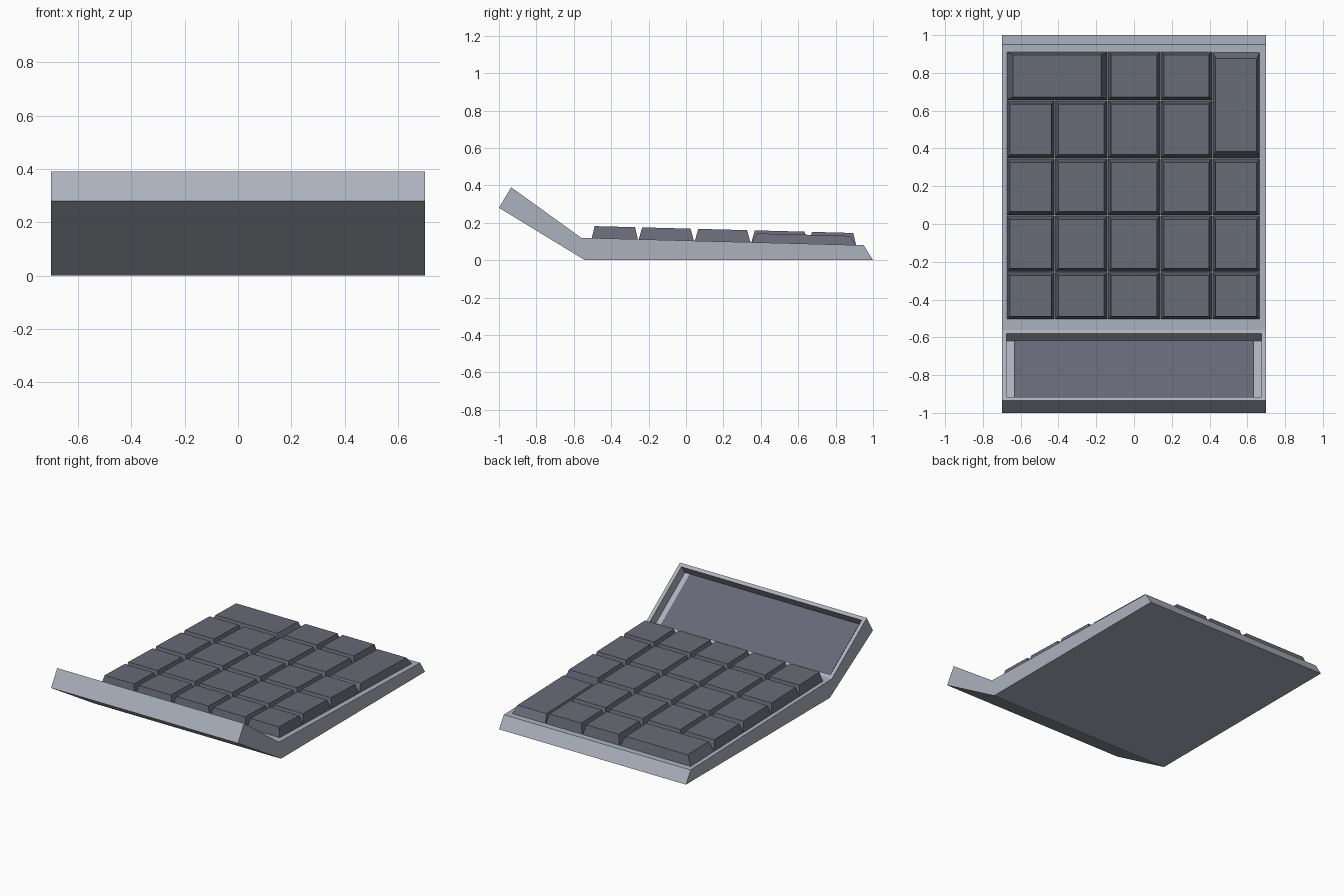
import bpy
import bmesh
from mathutils import Vector

cube = bpy.data.objects.get("Cube")
if cube:
    bpy.data.objects.remove(cube, do_unlink=True)


def material(name, rgb):
    m = bpy.data.materials.new(name)
    m.use_nodes = True
    m.diffuse_color = (*rgb, 1)
    m.node_tree.nodes["Principled BSDF"].inputs["Base Color"].default_value = (*rgb, 1)
    return m


CASE = material("light grey case", (0.41, 0.44, 0.51))
KEY = material("dark grey keys", (0.138, 0.146, 0.183))
SCREEN = material("screen grey", (0.136, 0.134, 0.183))


def finish(bm, name, mat):
    bmesh.ops.recalc_face_normals(bm, faces=bm.faces)
    mesh = bpy.data.meshes.new(name)
    bm.to_mesh(mesh)
    bm.free()
    mesh.materials.append(mat)
    ob = bpy.data.objects.new(name, mesh)
    bpy.context.collection.objects.link(ob)
    return ob


# Case: side profile (y, z) swept across the width
HALF = 0.70
FOLD, TIP = (-0.56, 0.12), (-0.935, 0.39)
profile = [(1, 0), (0.95, 0.08), FOLD, TIP, (-1, 0.28), (-0.54, 0)]
bm = bmesh.new()
side = bm.faces.new([bm.verts.new((-HALF, y, z)) for y, z in profile])
ext = bmesh.ops.extrude_face_region(bm, geom=[side])
bmesh.ops.translate(bm, vec=(2 * HALF, 0, 0),
                    verts=[v for v in ext["geom"] if isinstance(v, bmesh.types.BMVert)])
bmesh.ops.recalc_face_normals(bm, faces=bm.faces)

# Recess in the raised display panel
along = Vector((0, TIP[0] - FOLD[0], TIP[1] - FOLD[1])).normalized()
up = Vector((0, -along.z, along.y))
if up.z < 0:
    up = -up
DEPTH = 0.066
panel = max(bm.faces, key=lambda f: f.normal.dot(up))
bmesh.ops.inset_individual(bm, faces=[panel], thickness=0.035)
floor = bmesh.ops.extrude_discrete_faces(bm, faces=[panel])["faces"][0]
bmesh.ops.translate(bm, vec=-up * DEPTH, verts=floor.verts)
floor_mid = floor.calc_center_median()
floor_len = max(v.co.dot(along) for v in floor.verts) - min(v.co.dot(along) for v in floor.verts)
finish(bm, "case", CASE)

# Screen plate on the recess floor
bm = bmesh.new()
bmesh.ops.create_cube(bm, size=1)
for v in bm.verts:
    x, y, z = v.co
    v.co = floor_mid + Vector((x * 1.27, 0, 0)) + along * y * (floor_len - 0.006) + up * (z * 0.008 + 0.003)
finish(bm, "screen", SCREEN)


# Keys: tapered blocks following the slope of the case top
def deck(y):
    return FOLD[1] - (y - FOLD[0]) * 0.0265


def key(name, x0, x1, y0, y1, height=0.064, taper=0.875, gap=0.004):
    bm = bmesh.new()
    bmesh.ops.create_cube(bm, size=1)
    for v in bm.verts:
        top = v.co.z > 0
        s = taper if top else 1
        x = (x0 + x1) / 2 + v.co.x * s * (x1 - x0 - gap)
        y = (y0 + y1) / 2 + v.co.y * s * (y1 - y0 - gap)
        v.co = (x, y, deck(y) + (height if top else -0.002))
    finish(bm, name, KEY)


cols = [-0.675, -0.42, -0.14, 0.14, 0.415, 0.667]
rows = [-0.506, -0.255, 0.045, 0.347, 0.655, 0.912]
for r in range(5):
    for c in range(5):
        if (r == 4 and c < 2) or (r > 2 and c == 4):
            continue
        key(f"key_row{r + 1}_column{c + 1}", cols[c], cols[c + 1], rows[r], rows[r + 1])
key("wide_key", cols[0], cols[2], rows[4], rows[5])
key("tall_key", cols[4], cols[5], rows[3], rows[5], height=0.048)
